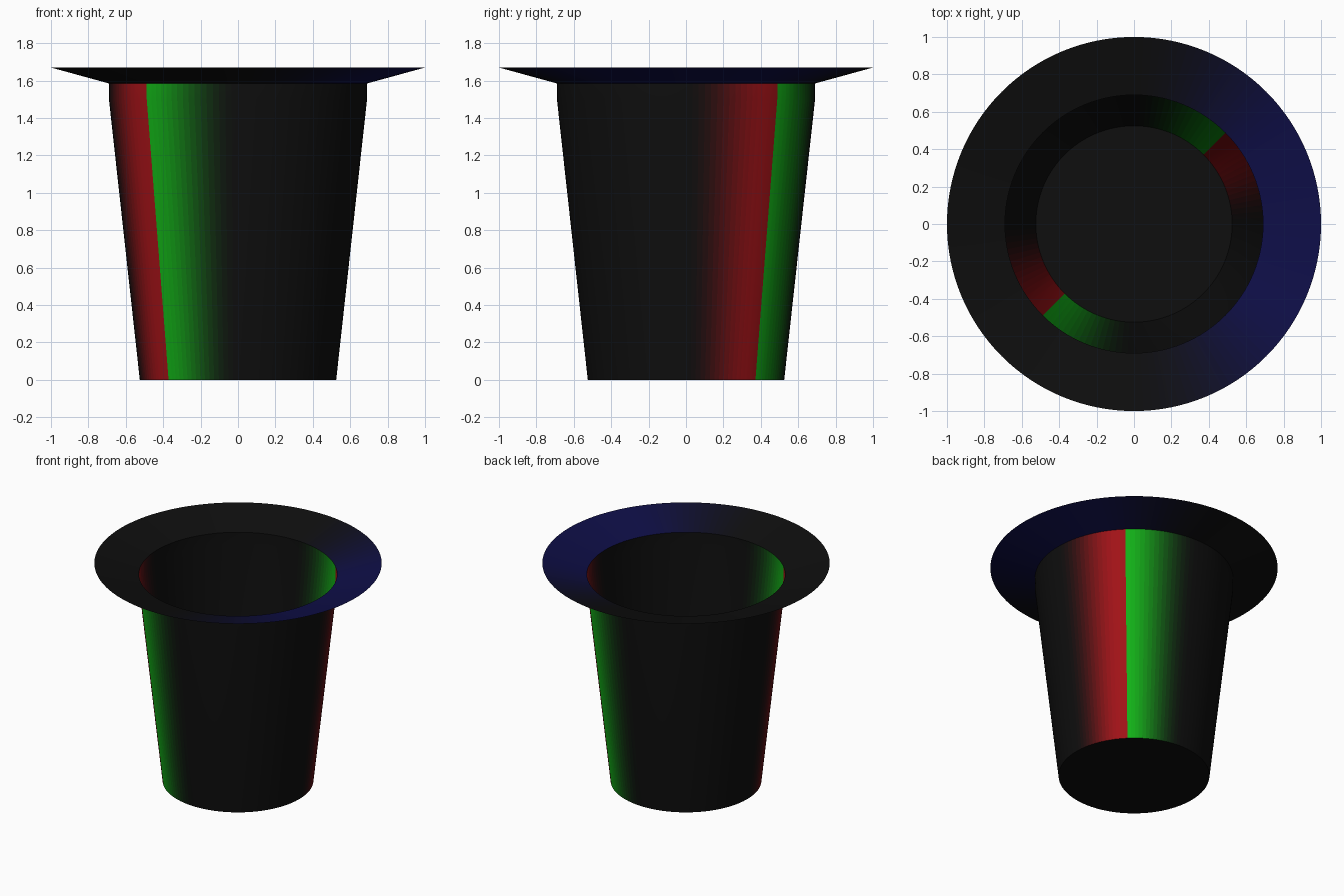
import bpy, bmesh, math

if "Cube" in bpy.data.objects:
    bpy.data.objects.remove(bpy.data.objects["Cube"])

SEG = 128
DARK = (0.055, 0.055, 0.055)
RED = (0.63, 0.07, 0.09)
GREEN = (0.07, 0.70, 0.09)
BLUE = (0.055, 0.055, 0.28)


def linear(c):
    return c / 12.92 if c <= 0.04045 else ((c + 0.055) / 1.055) ** 2.4


def material(name, rgb):
    mat = bpy.data.materials.get(name)
    if mat is None:
        mat = bpy.data.materials.new(name)
        mat.diffuse_color = (*[linear(c) for c in rgb], 1)
        mat.use_nodes = True
        mat.node_tree.nodes["Principled BSDF"].inputs["Base Color"].default_value = mat.diffuse_color
    return mat


def smooth(t):
    t = max(0.0, min(1.0, t))
    return t * t * (3 - 2 * t)


def blend(name, rgb, t):
    t = round(t, 3)
    if t <= 0:
        return material("dark", DARK)
    return material(f"{name}_{t}", [d + (c - d) * t for d, c in zip(DARK, rgb)])


# Ribbon of red and green on two opposite sides of the body
def body_colour(deg):
    a = deg % 180
    if a < 45:
        return blend("red", RED, smooth(a / 40))
    if a < 90:
        return blend("green", GREEN, 1 - smooth((a - 45) / 45) ** 0.9)
    return material("dark", DARK)


# Blue sheen on one side of the brim
def brim_colour(deg):
    a = abs((deg + 180) % 360 - 180)
    return blend("blue", BLUE, smooth((92 - a) / 65))


def lathe(name, profile, colour, floor=False):
    bm = bmesh.new()
    rings = [[bm.verts.new((r * math.cos(2 * math.pi * i / SEG),
                            r * math.sin(2 * math.pi * i / SEG), z))
              for i in range(SEG)] for r, z in profile]
    mesh = bpy.data.meshes.new(name)
    slots = {}

    def slot(mat):
        if mat.name not in slots:
            slots[mat.name] = len(slots)
            mesh.materials.append(mat)
        return slots[mat.name]

    for low, high in zip(rings, rings[1:]):
        for i in range(SEG):
            j = (i + 1) % SEG
            face = bm.faces.new((low[i], low[j], high[j], high[i]))
            face.material_index = slot(colour((i + 0.5) * 360 / SEG))
    if floor:
        face = bm.faces.new(list(reversed(rings[0])))
        face.material_index = slot(material("dark", DARK))
    bm.to_mesh(mesh)
    bm.free()
    obj = bpy.data.objects.new(name, mesh)
    bpy.context.collection.objects.link(obj)
    bpy.ops.object.select_all(action='DESELECT')
    obj.select_set(True)
    bpy.context.view_layer.objects.active = obj
    bpy.ops.object.shade_smooth_by_angle(angle=math.radians(30))
    return obj


# Tapered open body with a short straight collar and a flat floor
lathe("bucket_body", [(0.525, 0), (0.69, 1.5), (0.69, 1.585)], body_colour, floor=True)

# Wide, gently rising brim
lathe("brim", [(0.69, 1.585), (1.0, 1.67)], brim_colour)
